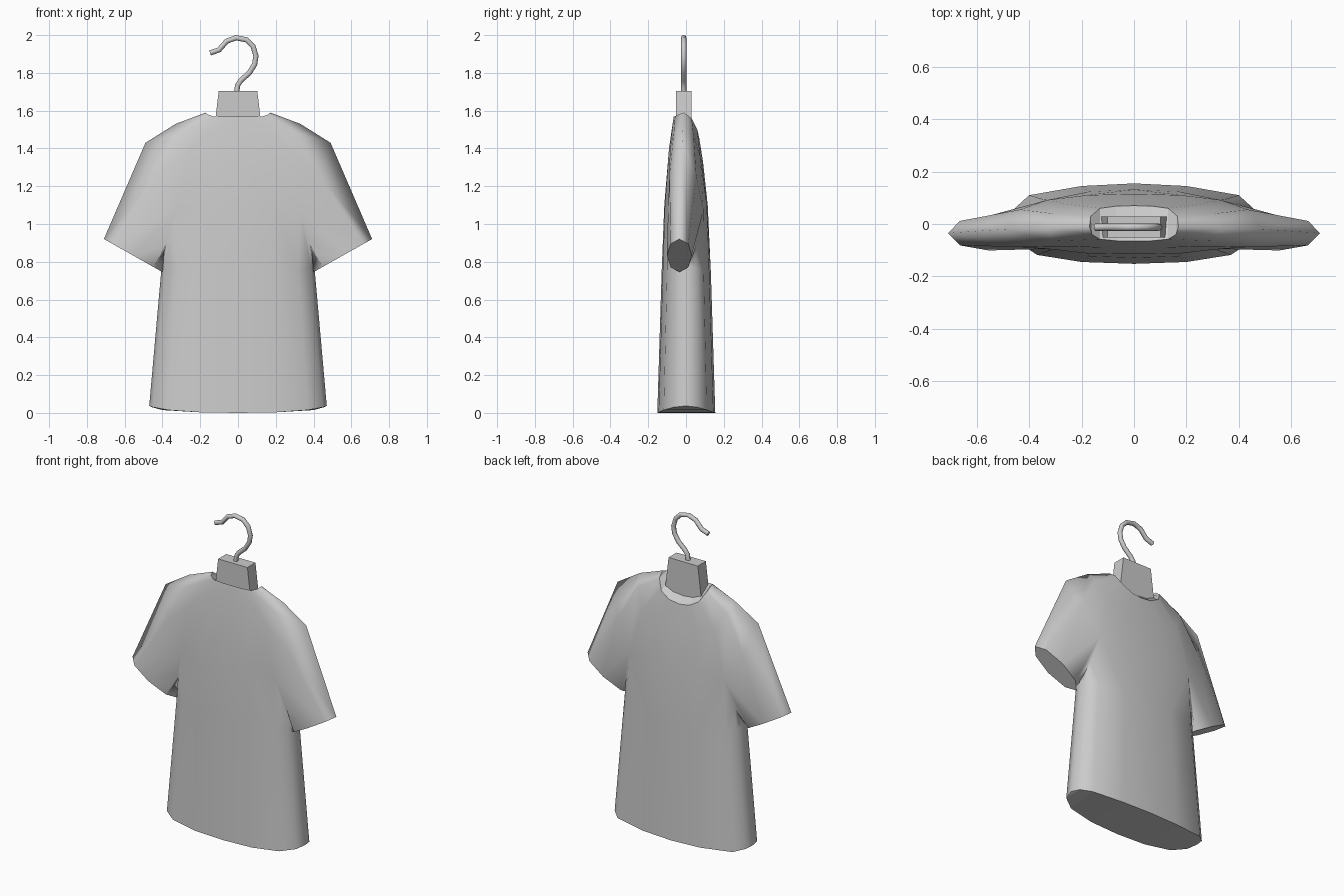
import bpy, bmesh
from mathutils import Vector
from math import sin, cos, pi

cube = bpy.data.objects.get("Cube")
if cube:
    bpy.data.objects.remove(cube, do_unlink=True)

grey = bpy.data.materials.new("light grey")
grey.use_nodes = True
colour = (0.6, 0.6, 0.6, 1)
grey.diffuse_color = colour
grey.node_tree.nodes["Principled BSDF"].inputs["Base Color"].default_value = colour


def add_object(name, bm):
    mesh = bpy.data.meshes.new(name)
    bm.to_mesh(mesh)
    bm.free()
    mesh.materials.append(grey)
    obj = bpy.data.objects.new(name, mesh)
    bpy.context.collection.objects.link(obj)
    return obj


# Shirt: the left half, lofted from neck to yoke, then split into body and sleeve
bm = bmesh.new()


def ring(points):
    return [bm.verts.new(p) for p in points]


def loft(a, b, closed=False):
    n = len(a)
    for i in range(n if closed else n - 1):
        j = (i + 1) % n
        bm.faces.new((a[i], a[j], b[j], b[i])).smooth = True


def cap(r):
    """Close a ring with strips running front to back."""
    lo, hi = 0, len(r) - 1
    faces = []
    while hi - lo > 1:
        corners = [r[lo], r[lo + 1], r[hi - 1], r[hi]]
        faces.append(bm.faces.new(list(dict.fromkeys(corners))))
        lo, hi = lo + 1, hi - 1
    for i in range(len(r)):
        edge = bm.edges.get((r[i], r[(i + 1) % len(r)]))
        if edge:
            edge.smooth = False
    return faces


neck = ring([(0, -.065, 1.57), (.06, -.065, 1.57), (.13, -.058, 1.57), (.16, -.04, 1.58),
             (.17, -.01, 1.59), (.165, .03, 1.56), (.13, .06, 1.5), (.07, .068, 1.465), (0, .07, 1.455)])
chest = ring([(0, -.09, 1.4), (.13, -.09, 1.4), (.25, -.085, 1.4), (.31, -.065, 1.48),
              (.33, -.015, 1.53), (.31, .04, 1.47), (.25, .075, 1.36), (.13, .085, 1.33), (0, .09, 1.33)])
yoke = ring([(0, -.115, 1.1), (.18, -.112, 1.1), (.33, -.095, 1.07), (.435, -.088, 1.25),
             (.49, -.02, 1.43), (.435, .055, 1.25), (.33, .092, 1.07), (.18, .11, 1.1), (0, .115, 1.1)])
armpit = ring([(.375, -.06, .9), (.39, -.01, .86), (.375, .06, .9)])
body_top = yoke[:3] + armpit + yoke[6:]

hem_points = [(0, -.152, 0), (.2, -.145, .003), (.37, -.118, .015), (.45, -.065, .03), (.47, 0, .037),
              (.455, .06, .03), (.4, .11, .015), (.2, .145, .003), (0, .155, 0)]
hem = ring(hem_points)
waist = ring([(x * .86, y * .85, .74 + z) for x, y, z in hem_points])

loft(neck, chest)
loft(chest, yoke)
loft(body_top, waist)
loft(waist, hem)
cap(neck)
cap(hem)

# Sleeve: the cuff is a slanted oval
armhole = yoke[2:7] + armpit[::-1]
centre, axis = Vector((.555, -.035, .833)), Vector((.155, 0, .0875))
cuff = []
for i in range(8):
    a = (i - 2) * pi / 4
    cuff.append(bm.verts.new(centre + axis * cos(a) + Vector((0, .066 * sin(a), 0))))
loft(armhole, cuff, True)
cap(cuff)

# Mirror the half onto the other side
geometry = bm.verts[:] + bm.edges[:] + bm.faces[:]
bmesh.ops.mirror(bm, geom=geometry, axis="X", merge_dist=0.0005)
bmesh.ops.remove_doubles(bm, verts=bm.verts[:], dist=0.0005)
bmesh.ops.recalc_face_normals(bm, faces=bm.faces[:])
add_object("shirt", bm)

# Tapered block in the neck opening
bm = bmesh.new()
bmesh.ops.create_cube(bm, size=1)
for v in bm.verts:
    top = v.co.z > 0
    v.co = (v.co.x * (.204 if top else .265), v.co.y * .08 - .012, 1.705 if top else 1.45)
add_object("hanger_block", bm)

# Wire hook
path = [(-.008, 1.69), (-.002, 1.735), (.015, 1.76), (.06, 1.8), (.088, 1.845), (.095, 1.89),
        (.08, 1.94), (.045, 1.975), (-.01, 1.986), (-.06, 1.968), (-.1, 1.922), (-.148, 1.905)]
curve = bpy.data.curves.new("hanger_hook", "CURVE")
curve.dimensions = "3D"
curve.bevel_depth = .014
curve.bevel_resolution = 2
curve.use_fill_caps = True
spline = curve.splines.new("POLY")
spline.points.add(len(path) - 1)
for point, (x, z) in zip(spline.points, path):
    point.co = (x, -.012, z, 1)
spline.use_smooth = True
curve.materials.append(grey)
hook = bpy.data.objects.new("hanger_hook", curve)
bpy.context.collection.objects.link(hook)
